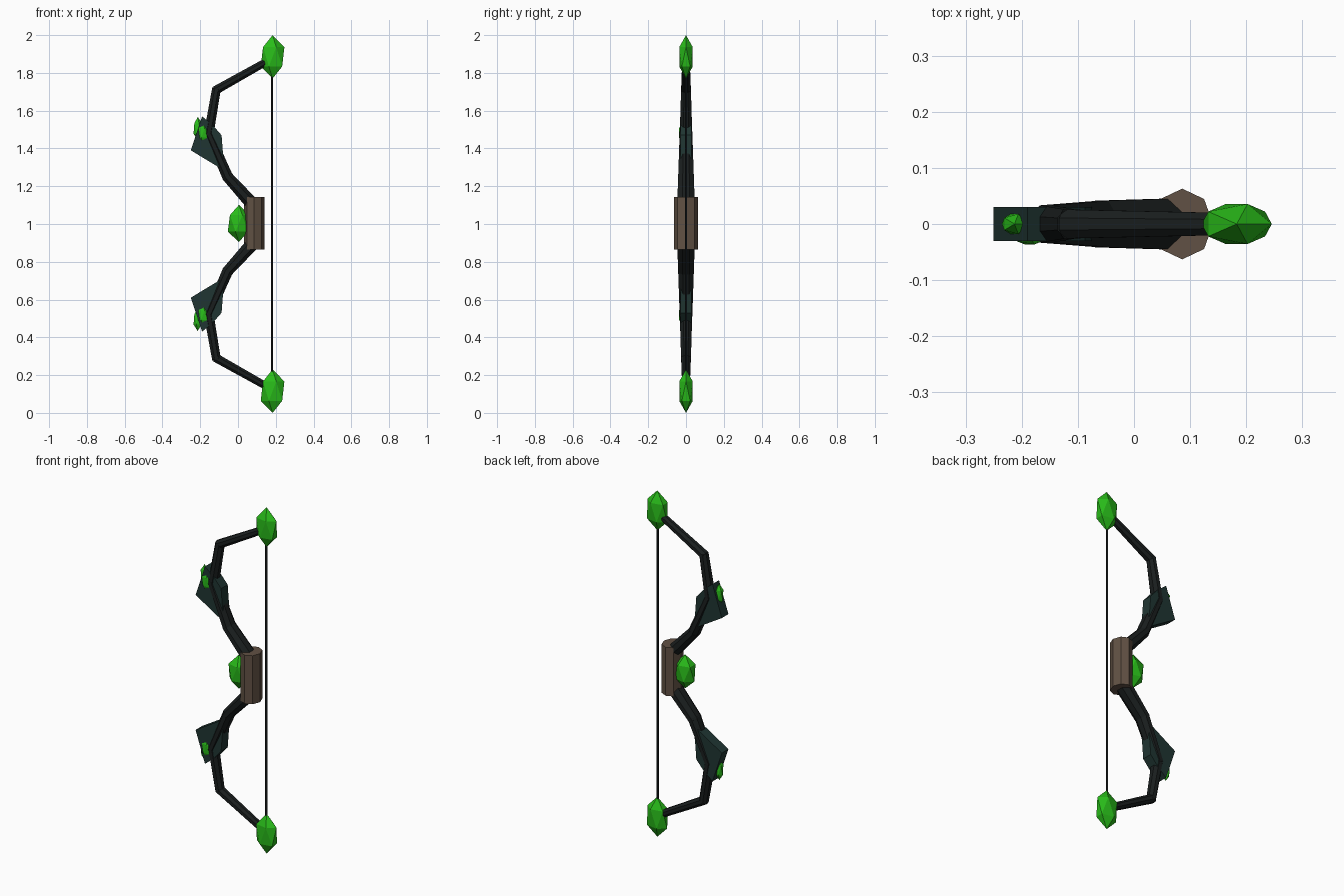
import bpy, bmesh, math
from mathutils import Vector, Matrix

if "Cube" in bpy.data.objects:
    bpy.data.objects.remove(bpy.data.objects["Cube"])


def material(name, rgb):
    m = bpy.data.materials.new(name)
    m.diffuse_color = (*rgb, 1)
    m.use_nodes = True
    m.node_tree.nodes["Principled BSDF"].inputs["Base Color"].default_value = m.diffuse_color
    return m


BLACK = material("black_wood", (0.010, 0.013, 0.013))
TEAL = material("dark_teal", (0.014, 0.036, 0.032))
GREEN = material("green_crystal", (0.022, 0.50, 0.010))
BROWN = material("leather", (0.12, 0.083, 0.058))


def finish(name, bm, mat):
    bmesh.ops.recalc_face_normals(bm, faces=bm.faces)
    me = bpy.data.meshes.new(name)
    bm.to_mesh(me)
    bm.free()
    me.materials.append(mat)
    ob = bpy.data.objects.new(name, me)
    bpy.context.collection.objects.link(ob)
    return ob


def gem(name, centre, radii):
    bm = bmesh.new()
    bmesh.ops.create_icosphere(bm, subdivisions=1, radius=1)
    bmesh.ops.scale(bm, vec=radii, verts=bm.verts)
    bmesh.ops.translate(bm, vec=centre, verts=bm.verts)
    return finish(name, bm, GREEN)


def prism(name, centre, rx, ry, height, sides, mat):
    bm = bmesh.new()
    bmesh.ops.create_cone(bm, cap_ends=True, segments=sides, radius1=1, radius2=1, depth=height)
    bmesh.ops.scale(bm, vec=(rx, ry, 1), verts=bm.verts)
    bmesh.ops.translate(bm, vec=centre, verts=bm.verts)
    return finish(name, bm, mat)


def limb_segment(bm, a, b, sides=8):
    """Tapered elliptical bar between two (x, z, in-plane radius, y radius) stations."""
    pa, pb = Vector((a[0], 0, a[1])), Vector((b[0], 0, b[1]))
    d = (pb - pa).normalized()
    across = Vector((d.z, 0, -d.x))
    rings = []
    for p, (rx, ry) in ((pa - d * 0.008, a[2:]), (pb + d * 0.008, b[2:])):
        ring = []
        for i in range(sides):
            t = 2 * math.pi * (i + 0.5) / sides
            ring.append(bm.verts.new(p + across * rx * math.cos(t) + Vector((0, ry * math.sin(t), 0))))
        rings.append(ring)
    for i in range(sides):
        j = (i + 1) % sides
        bm.faces.new((rings[0][i], rings[0][j], rings[1][j], rings[1][i]))
    bm.faces.new(rings[0])
    bm.faces.new(rings[1])


# Stations of the upper limb, z measured from the bow's middle
LIMB = [(0.09, 0.09, 0.039, 0.050), (-0.055, 0.25, 0.031, 0.045),
        (-0.155, 0.478, 0.028, 0.036), (-0.115, 0.71, 0.025, 0.028),
        (0.17, 0.87, 0.021, 0.021)]
PLATE = [(-0.25, 0.39), (-0.19, 0.57), (-0.135, 0.525), (-0.087, 0.47),
         (-0.08, 0.38), (-0.068, 0.28)]

for side, s in (("upper", 1), ("lower", -1)):
    # Jointed limb
    bm = bmesh.new()
    st = [(x, 1 + s * z, rx, ry) for x, z, rx, ry in LIMB]
    for a, b in zip(st, st[1:]):
        limb_segment(bm, a, b)
    finish(side + "_limb", bm, BLACK)

    # Flat guard plate
    bm = bmesh.new()
    face = bm.faces.new([bm.verts.new((x, -0.03, 1 + s * z)) for x, z in PLATE])
    ext = bmesh.ops.extrude_face_region(bm, geom=[face])
    bmesh.ops.translate(bm, vec=(0, 0.06, 0),
                        verts=[v for v in ext["geom"] if isinstance(v, bmesh.types.BMVert)])
    finish(side + "_plate", bm, TEAL)

    # Crystals: limb tip, plate edge and plate front
    gem(side + "_tip_crystal", (0.183, 0, 1 + s * 0.885), (0.070, 0.042, 0.115))
    gem(side + "_edge_crystal", (-0.213, 0, 1 + s * 0.505), (0.025, 0.021, 0.062))
    gem(side + "_front_crystal", (-0.186, -0.022, 1 + s * 0.482), (0.031, 0.017, 0.056))

# Grip, its crystal and the string
prism("grip", (0.086, 0, 1.004), 0.055, 0.063, 0.28, 8, BROWN)
gem("grip_crystal", (0.005, 0, 1.003), (0.066, 0.048, 0.098))
prism("bowstring", (0.181, 0, 1), 0.006, 0.006, 1.7, 6, BLACK)
